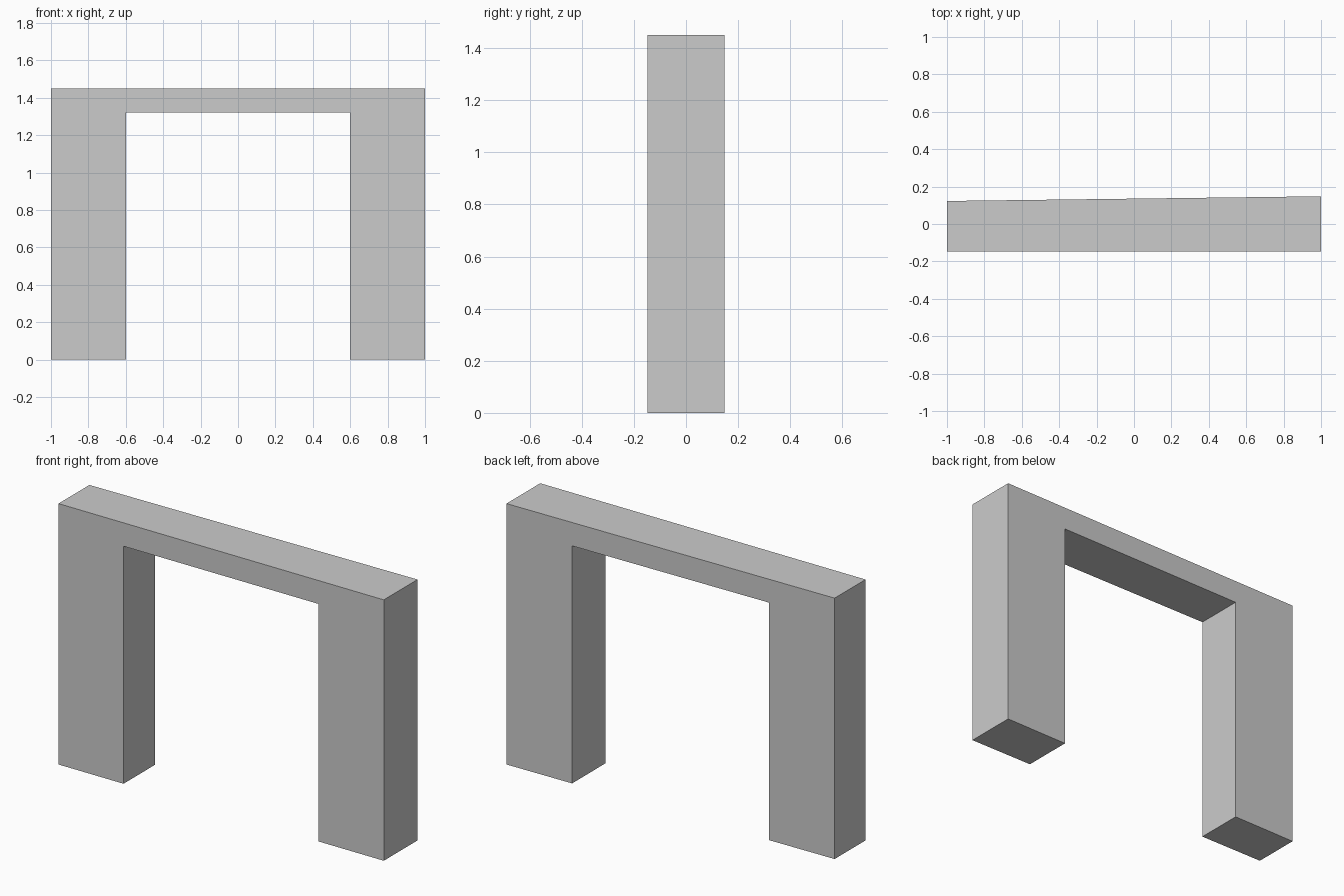
import bpy, bmesh

if "Cube" in bpy.data.objects:
    bpy.data.objects.remove(bpy.data.objects["Cube"])

FRONT = -0.148

def back(x):
    # The rear face slants: thinner at the left end
    return 0.1355 + 0.0125 * x

# Arch outline in the front plane
outline = [(-1, 0), (-0.6, 0), (-0.6, 1.32), (0.6, 1.32),
           (0.6, 0), (1, 0), (1, 1.45), (-1, 1.45)]

bm = bmesh.new()
front_ring = [bm.verts.new((x, FRONT, z)) for x, z in outline]
back_ring = [bm.verts.new((x, back(x), z)) for x, z in outline]

# Front and rear faces, then the sides joining them
bm.faces.new(front_ring)
bm.faces.new(back_ring[::-1])
n = len(outline)
for i in range(n):
    j = (i + 1) % n
    bm.faces.new((front_ring[i], back_ring[i], back_ring[j], front_ring[j]))
bmesh.ops.recalc_face_normals(bm, faces=bm.faces)

mesh = bpy.data.meshes.new("arch_frame")
bm.to_mesh(mesh)
bm.free()
bpy.context.collection.objects.link(bpy.data.objects.new("arch_frame", mesh))
